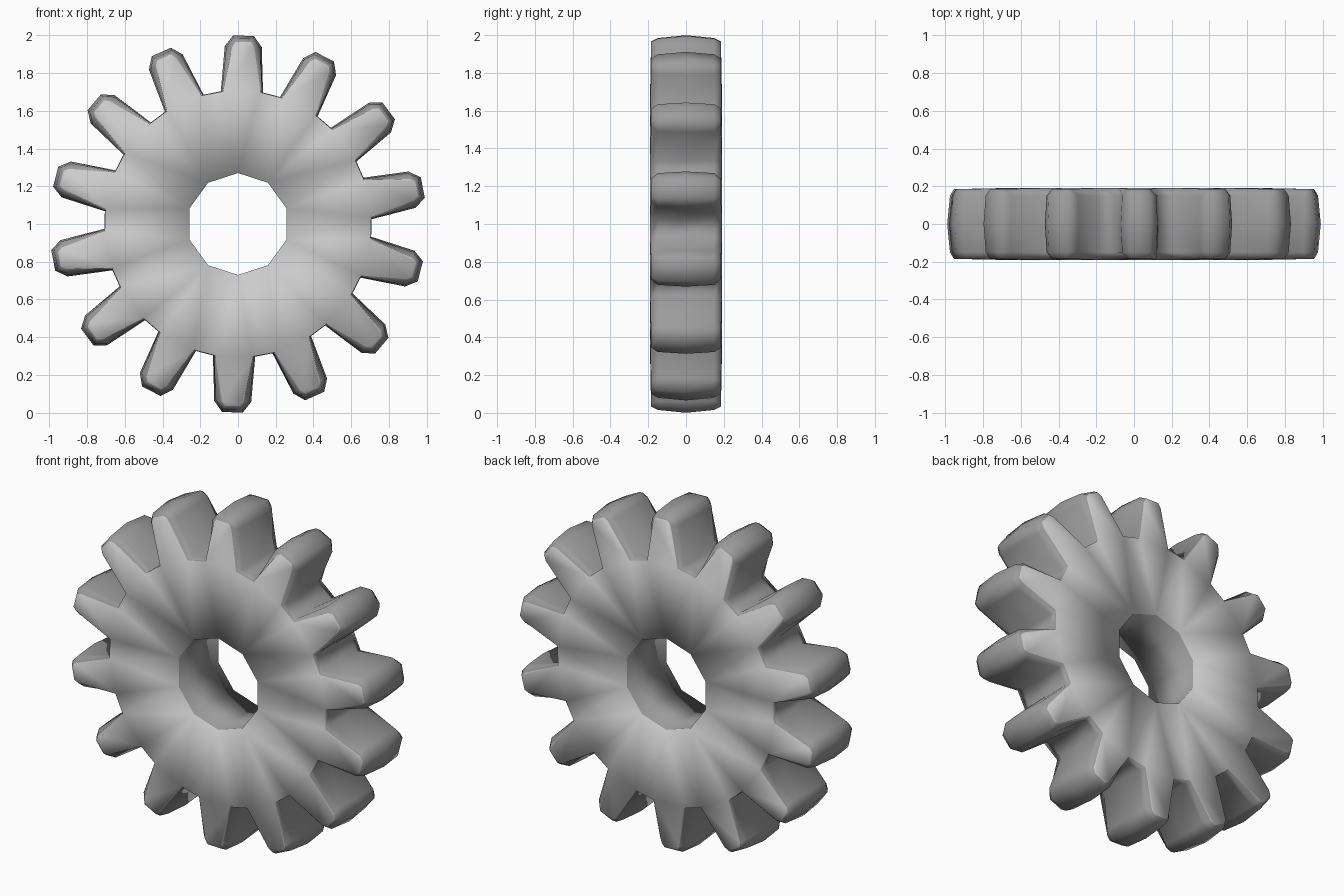
import bpy, bmesh
from math import sin, cos, pi, radians

if "Cube" in bpy.data.objects:
    bpy.data.objects.remove(bpy.data.objects["Cube"])

TEETH, START = 14, radians(88.3)
HOLE_SIDES, HOLE_R, ROOT_R = 10, 0.27, 0.70

# Tooth section per depth layer: y at root, y at tip, base half width,
# (half width, radius) of the side corner and of the tip corner
FACE = (0.19, 0.185, 0.10, (0.058, 0.94), (0.04, 0.965))
SHOULDER = (0.15, 0.15, 0.107, (0.09, 0.935), (0.055, 0.983))
MIDDLE = (0.0, 0.0, 0.112, (0.098, 0.94), (0.055, 0.998))
LAYERS = [(FACE, -1), (SHOULDER, -1), (MIDDLE, 1), (SHOULDER, 1), (FACE, 1)]
LIGHT, DARK = 0, 1

bm = bmesh.new()


def vert(r, a, y, side=0.0):
    # point at distance r along direction a, shifted sideways by side
    return bm.verts.new((r * cos(a) + side * sin(a), y,
                         1 + r * sin(a) - side * cos(a)))


def bridge(a, b, mat):
    n = len(a)
    for i in range(n):
        j = (i + 1) % n
        bm.faces.new((a[i], a[j], b[j], b[i])).material_index = mat


# Toothed outline repeated through the depth (dark sides)
rings = []
for (yr, yt, base, (ws, rs), (wt, rt)), s in LAYERS:
    ring = []
    for i in range(TEETH):
        a = START + i * 2 * pi / TEETH
        for w, r, y in ((base, ROOT_R, yr), (ws, rs, yt), (wt, rt, yt),
                        (-wt, rt, yt), (-ws, rs, yt), (-base, ROOT_R, yr)):
            ring.append(vert(r, a, s * y, w))
    rings.append(ring)
for a, b in zip(rings, rings[1:]):
    bridge(a, b, DARK)

# Light front and back faces: tooth faces, and disc running to the hole
holes = []
for ring, s in ((rings[0], -1), (rings[-1], 1)):
    root = []
    for i in range(TEETH):
        tooth = ring[i * 6:i * 6 + 6]
        bm.faces.new(tooth)
        root += [tooth[0], tooth[5]]
    hole = [vert(HOLE_R, pi / 2 + i * 2 * pi / HOLE_SIDES, s * 0.185)
            for i in range(HOLE_SIDES)]
    loops = []
    for loop in (root, hole):
        for p, q in zip(loop, loop[1:] + loop[:1]):
            loops.append(bm.edges.get((p, q)) or bm.edges.new((p, q)))
    for f in bmesh.ops.bridge_loops(bm, edges=loops)["faces"]:
        f.material_index = LIGHT
    holes.append(hole)

# Dark bore wall
bridge(*holes, DARK)
bmesh.ops.recalc_face_normals(bm, faces=bm.faces[:])

# Smooth shading throughout
for f in bm.faces:
    f.smooth = True

mesh = bpy.data.meshes.new("gear_wheel")
bm.to_mesh(mesh)
bm.free()
for name, c in (("face_grey", 0.8), ("side_grey", 0.33)):
    mat = bpy.data.materials.new(name)
    mat.diffuse_color = (c, c, c, 1)
    mat.use_nodes = True
    mat.node_tree.nodes["Principled BSDF"].inputs["Base Color"].default_value = mat.diffuse_color
    mesh.materials.append(mat)
gear = bpy.data.objects.new("gear_wheel", mesh)
bpy.context.collection.objects.link(gear)
